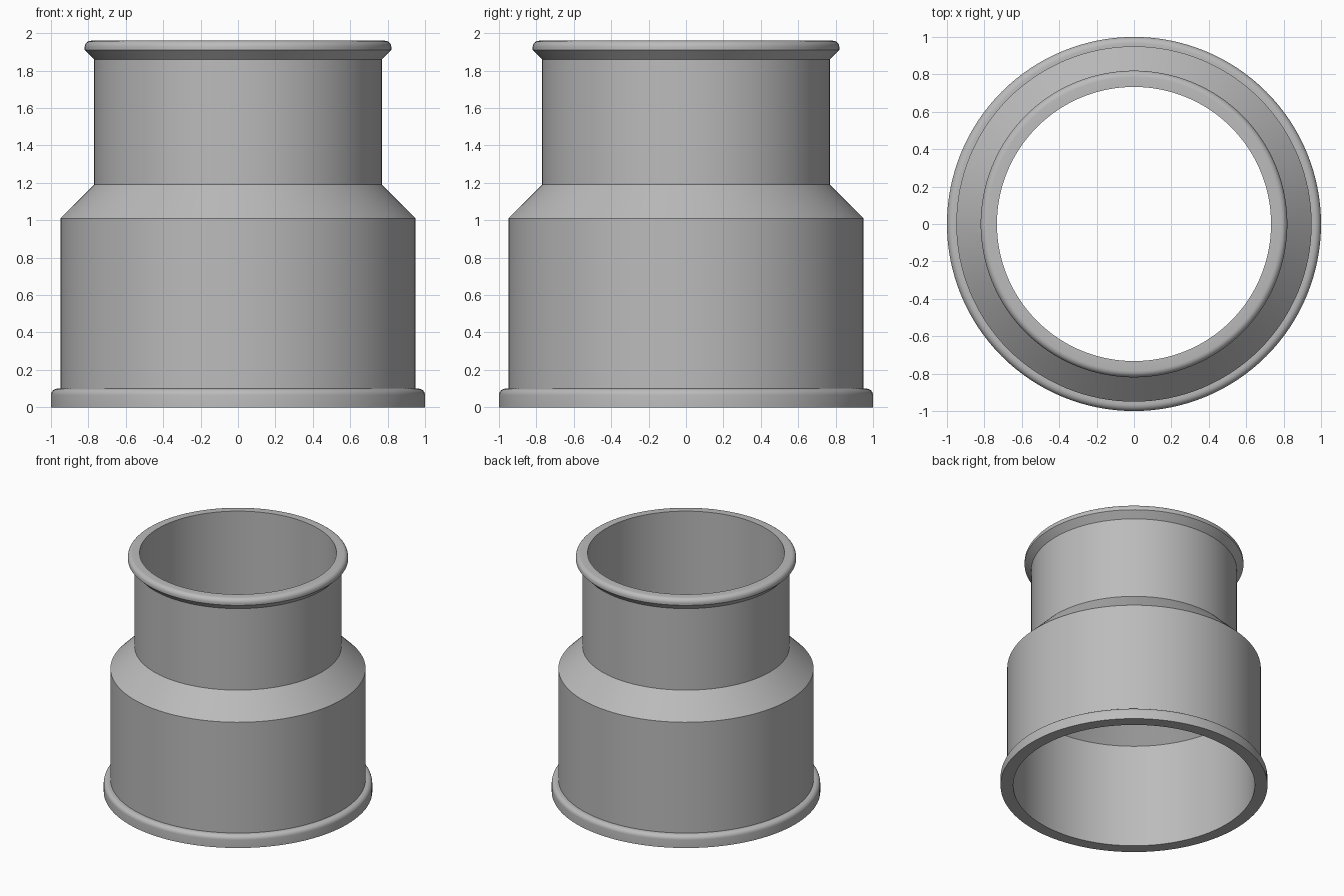
import bpy
import bmesh
import math

SEGMENTS = 128

cube = bpy.data.objects.get("Cube")
if cube:
    bpy.data.objects.remove(cube, do_unlink=True)

grey = bpy.data.materials.new("plain_grey")
grey.use_nodes = True
colour = (0.5, 0.5, 0.5, 1)
grey.diffuse_color = colour
grey.node_tree.nodes["Principled BSDF"].inputs["Base Color"].default_value = colour


def rounded_corner(r, z, radius, steps=6):
    """Quarter-round outer top corner, from the side wall to the top face."""
    turns = [math.pi / 2 * i / steps for i in range(steps + 1)]
    return [(r - radius + radius * math.cos(a), z - radius + radius * math.sin(a))
            for a in turns]


def lathe(name, profile):
    """Spin a closed (radius, height) profile around the z axis."""
    bm = bmesh.new()
    rings = []
    for i in range(SEGMENTS):
        a = math.tau * i / SEGMENTS
        rings.append([bm.verts.new((r * math.cos(a), r * math.sin(a), z))
                      for r, z in profile])
    count = len(profile)
    for i, ring in enumerate(rings):
        after = rings[(i + 1) % SEGMENTS]
        for j in range(count):
            k = (j + 1) % count
            bm.faces.new((ring[j], after[j], after[k], ring[k]))
    bmesh.ops.recalc_face_normals(bm, faces=bm.faces)
    mesh = bpy.data.meshes.new(name)
    bm.to_mesh(mesh)
    bm.free()
    mesh.materials.append(grey)
    obj = bpy.data.objects.new(name, mesh)
    bpy.context.collection.objects.link(obj)
    bpy.ops.object.select_all(action="DESELECT")
    obj.select_set(True)
    bpy.context.view_layer.objects.active = obj
    bpy.ops.object.shade_smooth_by_angle(angle=math.radians(30))
    return obj


# Outer wall: base flange, wide body, shoulder, neck, flared lip
profile = [(0.905, 0), (1.0, 0)]
profile += rounded_corner(1.0, 0.10, 0.035)
profile += [(0.95, 0.10), (0.95, 1.01), (0.77, 1.19), (0.77, 1.86), (0.82, 1.91)]
profile += rounded_corner(0.82, 1.96, 0.035)
# Bore: narrow at the top, tapering out to the wide lower bore
profile += [(0.733, 1.96), (0.733, 1.032), (0.905, 0.86)]

lathe("stepped_sleeve", profile)
